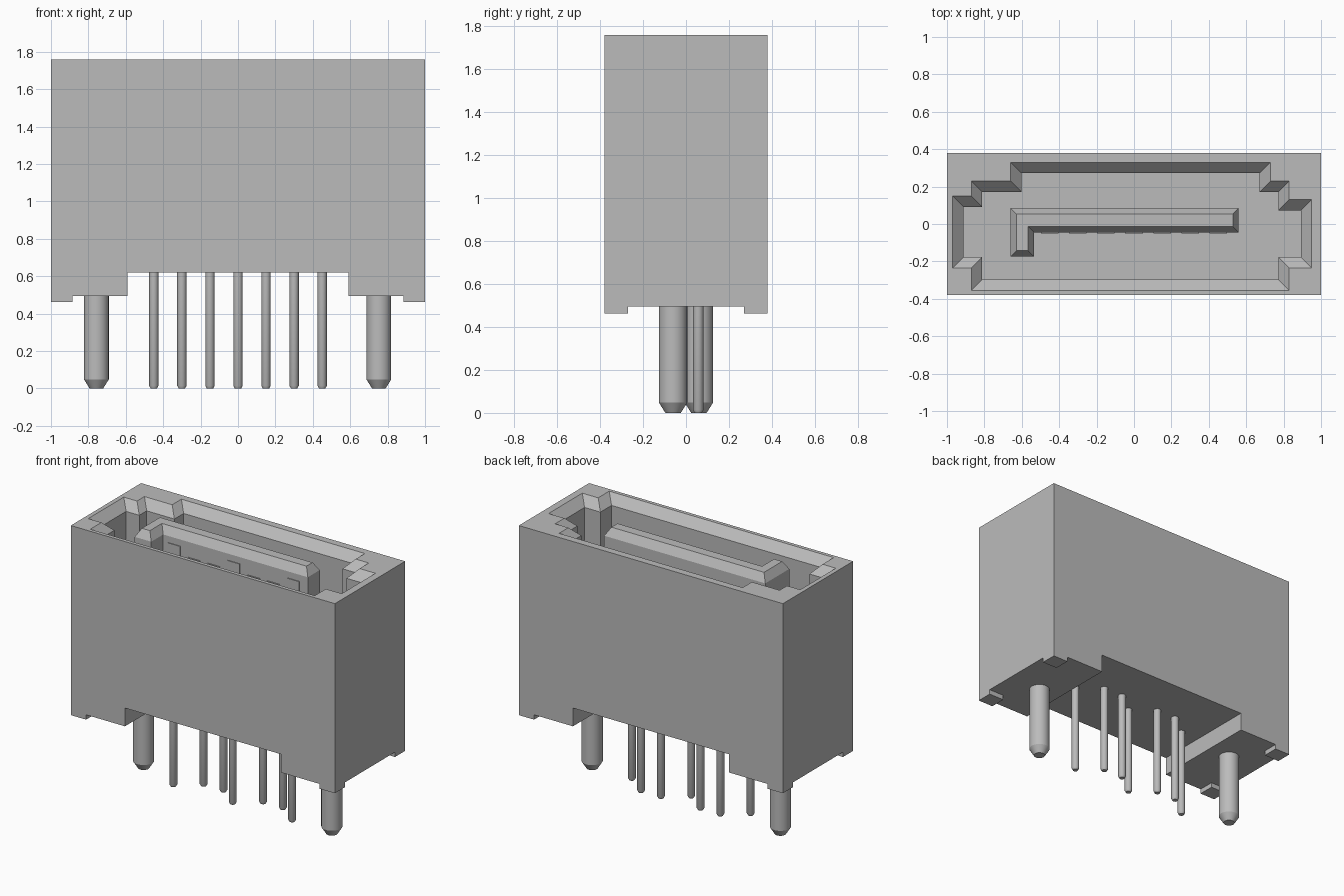
import bpy, bmesh, math
from mathutils import Vector

if "Cube" in bpy.data.objects:
    bpy.data.objects.remove(bpy.data.objects["Cube"], do_unlink=True)

GREY = (0.5, 0.5, 0.5, 1.0)
mat = bpy.data.materials.new("plain grey")
mat.use_nodes = True
mat.diffuse_color = GREY
mat.node_tree.nodes["Principled BSDF"].inputs["Base Color"].default_value = GREY


def finish(name, bm):
    bmesh.ops.recalc_face_normals(bm, faces=bm.faces)
    me = bpy.data.meshes.new(name)
    bm.to_mesh(me)
    bm.free()
    me.materials.append(mat)
    ob = bpy.data.objects.new(name, me)
    bpy.context.collection.objects.link(ob)
    return ob


def loft(name, rings):
    """Skin a stack of equal-length rings and cap both ends."""
    bm = bmesh.new()
    loops = [[bm.verts.new(p) for p in r] for r in rings]
    n = len(loops[0])
    for a, b in zip(loops, loops[1:]):
        for i in range(n):
            j = (i + 1) % n
            bm.faces.new((a[i], a[j], b[j], b[i]))
    bm.faces.new(loops[0][::-1])
    bm.faces.new(loops[-1])
    return finish(name, bm)


def inset(outline, d):
    """Shrink a counter-clockwise right-angled outline by d."""
    pts = [Vector(p) for p in outline]
    out = []
    for i, p in enumerate(pts):
        a = (p - pts[i - 1]).normalized()
        b = (pts[(i + 1) % len(pts)] - p).normalized()
        out.append(p + d * Vector((-a.y - b.y, a.x + b.x)))
    return out


def level(outline, z):
    return [(p[0], p[1], z) for p in outline]


def box(name, x0, x1, y0, y1, z0, z1):
    base = [(x0, y0), (x1, y0), (x1, y1), (x0, y1)]
    return loft(name, [level(base, z0), level(base, z1)])


def round_pin(name, x, y, r, tip_r, tip_h, top, sides):
    def ring(rad, z):
        return [(x + rad * math.cos(math.tau * i / sides),
                 y + rad * math.sin(math.tau * i / sides), z) for i in range(sides)]
    ob = loft(name, [ring(tip_r, 0), ring(r, tip_h), ring(r, top)])
    bpy.context.view_layer.objects.active = ob
    ob.select_set(True)
    bpy.ops.object.shade_smooth_by_angle(angle=math.radians(30))
    ob.select_set(False)


TOP, FLOOR, HALF = 1.76, 1.0, 0.38

# Housing: front profile with a raised channel under the middle
profile = [(-1, 0.495), (-0.59, 0.495), (-0.59, 0.62), (0.59, 0.62),
           (0.59, 0.495), (1, 0.495), (1, TOP), (-1, TOP)]
housing = loft("housing", [[(x, y, z) for x, z in profile] for y in (-HALF, HALF)])

# Keyed socket with a chamfered mouth, cut into the housing
mouth = [(-0.87, -0.355), (0.83, -0.355), (0.83, -0.235), (0.95, -0.235),
         (0.95, 0.13), (0.83, 0.13), (0.83, 0.23), (0.73, 0.23),
         (0.73, 0.33), (-0.66, 0.33), (-0.66, 0.23), (-0.87, 0.23),
         (-0.87, 0.15), (-0.97, 0.15), (-0.97, -0.235), (-0.87, -0.235)]
throat = inset(mouth, 0.058)
cutter = loft("socket_cutter", [level(throat, FLOOR), level(throat, TOP - 0.06),
                                level(mouth, TOP), level(mouth, TOP + 0.1)])
cutter.hide_render = True
mod = housing.modifiers.new("socket", 'BOOLEAN')
mod.operation = 'DIFFERENCE'
mod.solver = 'EXACT'
mod.object = cutter
graph = bpy.context.evaluated_depsgraph_get()
housing.data = bpy.data.meshes.new_from_object(housing.evaluated_get(graph))
housing.modifiers.clear()
bpy.data.objects.remove(cutter, do_unlink=True)

# Corner standoff feet
for sx, side in ((-1, "right"), (1, "left")):
    for sy, end in ((-1, "front"), (1, "back")):
        xs = sorted((sx * 0.885, sx))
        ys = sorted((sy * 0.27, sy * HALF))
        box(f"foot_{end}_{side}", *xs, *ys, 0.462, 0.495)

# L-shaped tongue with a chamfered top
tongue = [(-0.66, -0.175), (-0.535, -0.175), (-0.535, -0.045),
          (0.56, -0.045), (0.56, 0.085), (-0.66, 0.085)]
loft("tongue", [level(tongue, FLOOR), level(tongue, 1.695),
                level(inset(tongue, 0.032), 1.75)])

# Seven contacts and solder pins: every third one is longer and sits forward
for i in range(7):
    x = (i - 3) * 0.15
    ground = i % 3 == 0
    box(f"contact_{i + 1}", x - 0.047, x + 0.047, -0.05, -0.04,
        FLOOR, 1.65 if ground else 1.59)
    round_pin(f"solder_pin_{i + 1}", x, -0.057 if ground else 0.057,
              0.025, 0.017, 0.015, 0.64, 16)

# Two thick locating pegs
round_pin("peg_right", -0.757, 0.06, 0.066, 0.036, 0.048, 0.51, 32)
round_pin("peg_left", 0.753, -0.06, 0.066, 0.036, 0.048, 0.51, 32)
